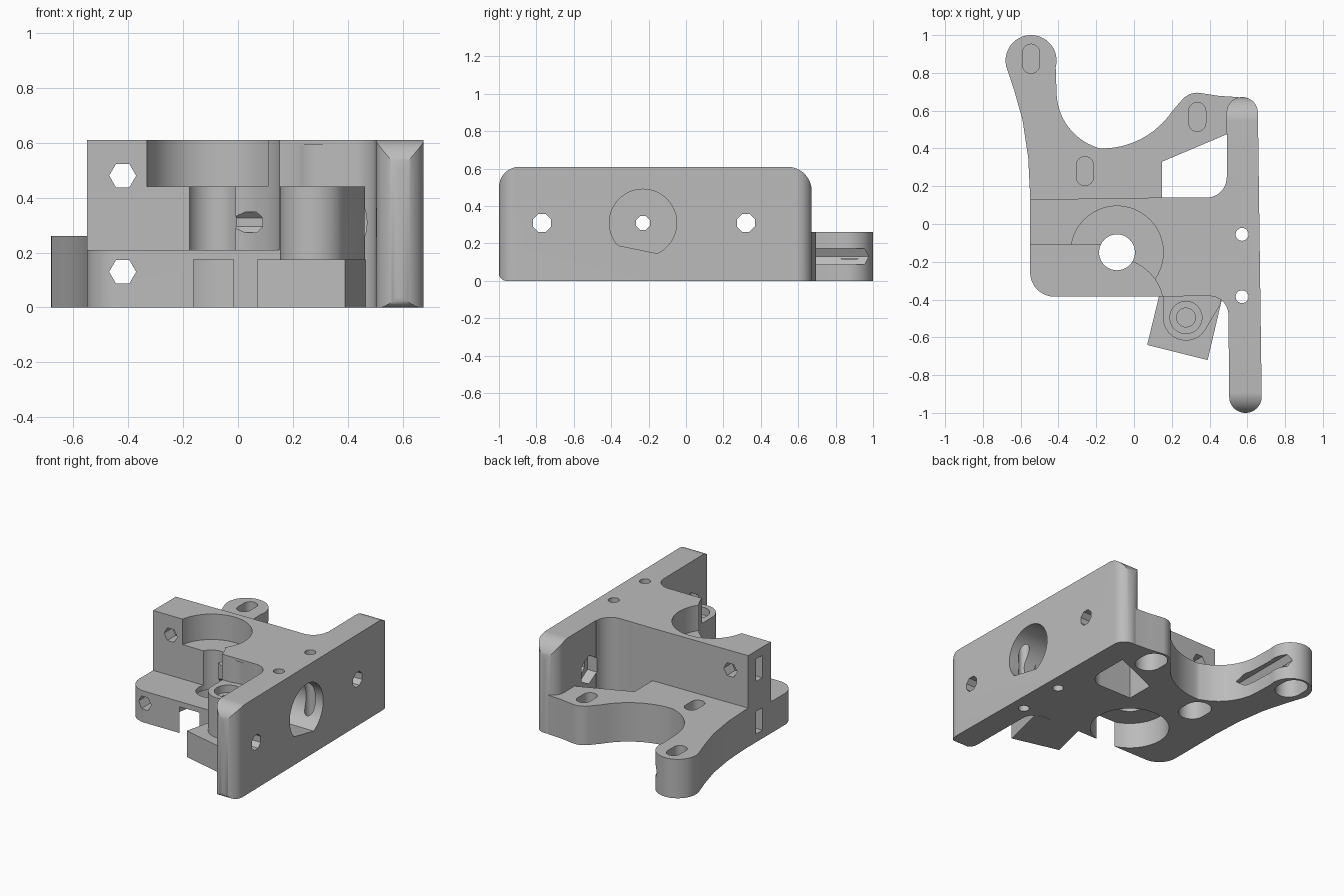
import bpy, bmesh
from math import cos, sin, radians
from mathutils import Vector

cube = bpy.data.objects.get("Cube")
if cube:
    bpy.data.objects.remove(cube, do_unlink=True)

grey = bpy.data.materials.new("plain grey")
grey.use_nodes = True
grey.diffuse_color = (0.5, 0.5, 0.5, 1)
grey.node_tree.nodes["Principled BSDF"].inputs["Base Color"].default_value = (0.5, 0.5, 0.5, 1)


def arc(cx, cy, r, start, end, n=16):
    angles = [radians(start + (end - start) * i / n) for i in range(n + 1)]
    return [(cx + r * cos(a), cy + r * sin(a)) for a in angles]


def circle(cx, cy, r, n=48, turn=0):
    return arc(cx, cy, r, turn, turn + 360, n)[:-1]


def slot(cx, cy, r, half):
    return arc(cx, cy + half - r, r, 0, 180) + arc(cx, cy - half + r, r, 180, 360)


def box(a0, a1, b0, b1):
    return [(a0, b0), (a1, b0), (a1, b1), (a0, b1)]


# Extrude a flat outline along an axis: z takes (x, y), x takes (y, z), y takes (x, z)
def prism(name, outline, low, high, axis="z"):
    place = {"z": lambda a, b, h: (a, b, h),
             "x": lambda a, b, h: (h, a, b),
             "y": lambda a, b, h: (a, h, b)}[axis]
    bm = bmesh.new()
    face = bm.faces.new([bm.verts.new(place(a, b, low)) for a, b in outline])
    grown = bmesh.ops.extrude_face_region(bm, geom=[face])
    moved = [v for v in grown["geom"] if isinstance(v, bmesh.types.BMVert)]
    bmesh.ops.translate(bm, verts=moved, vec=Vector(place(0, 0, high - low)))
    bmesh.ops.recalc_face_normals(bm, faces=bm.faces)
    mesh = bpy.data.meshes.new(name)
    bm.to_mesh(mesh)
    bm.free()
    mesh.materials.append(grey)
    obj = bpy.data.objects.new(name, mesh)
    bpy.context.collection.objects.link(obj)
    return obj


def combine(target, tool, operation):
    mod = target.modifiers.new(operation.lower(), "BOOLEAN")
    mod.operation = operation
    mod.solver = "EXACT"
    mod.object = tool
    bpy.context.view_layer.objects.active = target
    bpy.ops.object.modifier_apply(modifier=mod.name)
    bpy.data.objects.remove(tool, do_unlink=True)


# Main block, with a low front shelf carved out of it below
block = prism("bracket_body",
              [(-.55, .13), (.15, .14)] + arc(.385, .245, .105, -90, 0)
              + [(.56, .245), (.56, -.48)] + arc(.4, -.482, .1, 0, 90)
              + arc(-.42, -.255, .13, 270, 180), 0, .61)
combine(block, prism("shelf_cut", box(-.8, -.1, -.8, -.11), .21, .8), "DIFFERENCE")
combine(block, prism("curved_cut", circle(-.1, -.44, .257, 64), .21, .8), "DIFFERENCE")

# Rear flange with its long arm
flange = prism("rear_flange",
               [(-.549, 0), (-.549, .13), (-.56, .35), (-.59, .55), (-.635, .71)]
               + arc(-.545, .865, .135, 195, -15, 28)
               + arc(-.1, .7, .31, 182, 252) + arc(-.17, .85, .45, 268, 326)
               + arc(.335, .59, .105, 140, 85, 8)
               + [(.45, .678), (.55, .672), (.55, .5), (.48, .47), (.149, .33), (.149, 0)],
               0, .26)

# Side plate: rounded in plan and rounded again in side profile
plate = prism("side_plate", arc(.59, -.914, .086, 180, 360, 24)
              + arc(.573, .589, .083, 0, 180, 24), 0, .61)
profile = prism("plate_profile", arc(-.96, .04, .04, 180, 270, 6) + [(.68, 0)]
                + arc(.542, .48, .13, 0, 90) + arc(-.89, .5, .11, 90, 180),
                .3, .8, "x")
combine(plate, profile, "INTERSECT")

# Pivot post on a skewed foot
foot = prism("post_foot", [(.14, -.35), (.07, -.64), (.39, -.72), (.465, -.4)], 0, .175)
post = prism("pivot_post", arc(.275, -.495, .122, 180, 327, 28)
             + [(.46, -.42), (.46, -.36), (.153, -.36)], .17, .44)

for part in (flange, plate, foot, post):
    combine(block, part, "UNION")

# Bores and pockets: outline, low, high, axis
cuts = [
    (circle(-.09, -.15, .245, 64), .44, .8, "z"),       # upper gear seat
    (circle(-.09, -.15, .095), .1, .5, "z"),            # shaft bore
    (circle(-.09, -.15, .245, 64), -.1, .175, "z"),     # motor seat underneath
    (circle(.275, -.495, .123), .44, .592, "z"),        # clearance above post
    (circle(.275, -.495, .085), .39, .5, "z"),          # post counterbore
    (circle(.275, -.495, .05), .2, .5, "z"),            # post bore
    (circle(-.23, .31, .04, 8, 22.5), -.2, .9, "x"),    # long feed bore
    (arc(-.23, .31, .18, -65, 222, 48), .41, .9, "x"),  # flat-sided nozzle recess
]
# Mounting holes down through the plate
for y in (-.055, -.385):
    cuts.append((circle(.572, y, .034, 24), -.2, .8, "z"))
# Plate bolts with nut traps on the inner face
for y in (-.77, .32):
    cuts.append((circle(y, .31, .052, 8, 22.5), .42, .9, "x"))
    cuts.append((circle(y, .31, .095, 6, 30), .42, .56, "x"))
# Hexagonal bolt passages and side nut slots
for z in (.48, .13):
    cuts.append((circle(-.42, z, .049, 6), -.8, 1.2, "y"))
    cuts.append((box(-.02, .045, z - .075, z + .075), -.7, -.36, "x"))
# Flange slots with a thin web above the underside counterbore
for x, y in ((-.545, .875), (-.26, .28), (.335, .567)):
    cuts.append((slot(x, y, .045, .077), .14, .3, "z"))
    cuts.append((slot(x, y, .085, .112), -.1, .12, "z"))

for outline, low, high, axis in cuts:
    combine(block, prism("cutter", outline, low, high, axis), "DIFFERENCE")

bpy.ops.object.select_all(action="DESELECT")
block.select_set(True)
bpy.context.view_layer.objects.active = block
bpy.ops.object.shade_smooth_by_angle(angle=radians(30))
